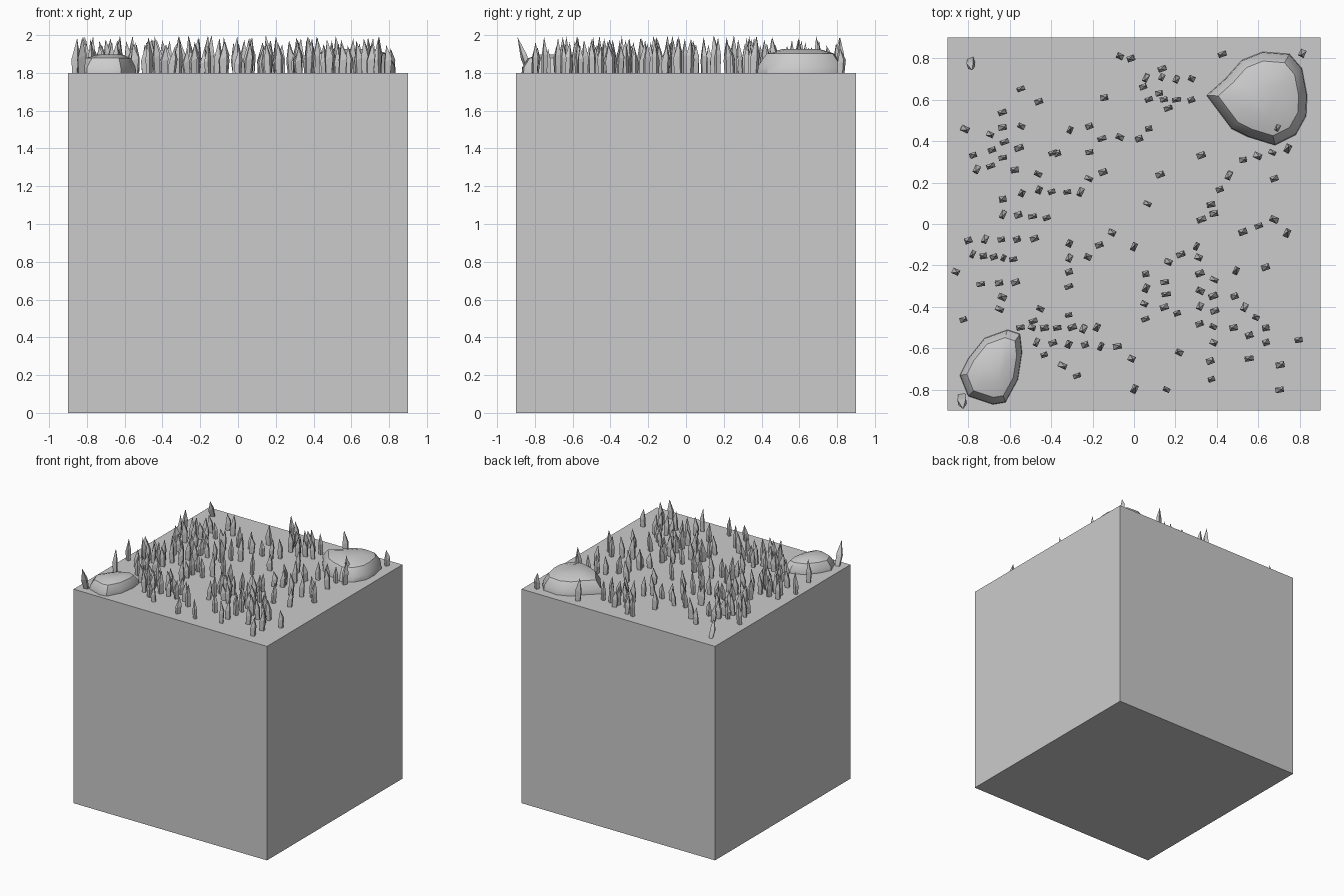
import bpy, bmesh, math, random
from mathutils import Vector, Matrix

random.seed(4)
TOP = 1.8


def make_object(name, bm):
    bmesh.ops.recalc_face_normals(bm, faces=bm.faces)
    mesh = bpy.data.meshes.new(name)
    bm.to_mesh(mesh)
    bm.free()
    ob = bpy.data.objects.new(name, mesh)
    bpy.context.collection.objects.link(ob)
    return ob


# Ground block
bpy.ops.mesh.primitive_cube_add(size=1.8, location=(0, 0, 0.9))
bpy.context.object.name = "ground_block"


# Rocks: ground outline lofted up in shrinking rings
def rock(name, outline, centre, height):
    bm = bmesh.new()
    c = Vector(centre)
    rings = []
    for s, h in ((1, 0), (0.985, 0.3), (0.80, 0.78), (0.42, 0.98)):
        ring = []
        for p in outline:
            q = c + (Vector(p) - c) * s
            ring.append(bm.verts.new((q.x, q.y, TOP + h * height)))
        rings.append(ring)
    n = len(outline)
    for a, b in zip(rings, rings[1:]):
        for i in range(n):
            j = (i + 1) % n
            bm.faces.new((a[i], a[j], b[j], b[i]))
    bm.faces.new(rings[-1])
    bm.faces.new(rings[0][::-1])
    ob = make_object(name, bm)
    bpy.ops.object.select_all(action='DESELECT')
    ob.select_set(True)
    bpy.context.view_layer.objects.active = ob
    bpy.ops.object.shade_smooth_by_angle(angle=math.radians(30))


rock("large_rock", [(0.35, 0.62), (0.47, 0.46), (0.55, 0.42), (0.68, 0.38),
                    (0.78, 0.43), (0.83, 0.52), (0.835, 0.62), (0.81, 0.75),
                    (0.75, 0.82), (0.62, 0.83), (0.52, 0.79), (0.44, 0.70)],
     (0.63, 0.61), 0.13)
rock("small_rock", [(-0.84, -0.73), (-0.80, -0.65), (-0.72, -0.55), (-0.61, -0.51),
                    (-0.55, -0.53), (-0.54, -0.62), (-0.56, -0.75), (-0.62, -0.86),
                    (-0.68, -0.87), (-0.80, -0.83)],
     (-0.67, -0.70), 0.1)

# Grass rows: start x, start y, end x, end y, blade count
ROWS = [
    (-0.63, 0.54, -0.63, 0.32, 4), (-0.54, 0.47, -0.58, 0.26, 3),
    (-0.69, 0.43, -0.69, 0.28, 3), (-0.31, 0.45, -0.46, 0.24, 3),
    (-0.22, 0.47, -0.22, 0.22, 3), (-0.63, 0.12, -0.54, 0.15, 2),
    (-0.63, 0.05, -0.42, 0.03, 4), (-0.46, 0.16, -0.26, 0.15, 4),
    (-0.80, -0.08, -0.48, -0.07, 5), (-0.78, -0.15, -0.58, -0.17, 5),
    (-0.74, -0.29, -0.57, -0.28, 3), (-0.31, -0.09, -0.31, -0.30, 4),
    (-0.22, -0.16, -0.11, -0.04, 3), (-0.55, -0.50, -0.18, -0.50, 7),
    (-0.47, -0.57, -0.08, -0.59, 6), (-0.43, -0.63, -0.27, -0.73, 3),
    (0.06, -0.24, 0.05, -0.46, 4), (0.15, -0.28, 0.15, -0.40, 3),
    (0.16, -0.18, 0.30, -0.11, 3), (0.31, -0.16, 0.32, -0.48, 5),
    (0.39, -0.27, 0.38, -0.57, 5), (0.48, -0.35, 0.64, -0.50, 4),
    (0.48, -0.50, 0.64, -0.57, 3), (0.52, -0.04, 0.68, 0.02, 3),
    (0.32, 0.02, 0.46, 0.24, 4), (0.53, 0.31, 0.74, 0.36, 4),
    (0.06, 0.71, 0.28, 0.70, 4), (0.07, 0.60, 0.28, 0.60, 4),
]
# Single blades outside the rows
STRAYS = [
    (-0.55, 0.65), (-0.46, 0.59), (-0.14, 0.61), (-0.82, 0.46), (-0.78, 0.33),
    (-0.76, 0.26), (-0.16, 0.41), (-0.15, 0.25), (-0.07, 0.42), (0.02, 0.41),
    (0.07, 0.46), (-0.37, 0.34), (-0.86, -0.23), (-0.64, -0.35), (-0.65, -0.41),
    (-0.82, -0.46), (-0.45, -0.41), (-0.49, -0.47), (-0.32, -0.44), (-0.01, -0.65),
    (0.0, -0.11), (0.21, -0.43), (0.37, -0.66), (0.37, -0.75), (0.22, -0.62),
    (0.16, -0.80), (0.0, -0.80), (0.55, -0.65), (0.70, -0.68), (0.70, -0.80),
    (0.79, -0.56), (0.49, -0.23), (0.63, -0.21), (0.74, -0.04), (0.38, 0.05),
    (0.32, 0.33), (0.68, 0.22), (0.06, 0.10), (0.13, 0.24), (-0.07, 0.81),
    (-0.01, 0.80), (0.14, 0.75), (0.12, 0.63), (0.17, 0.56), (0.43, 0.82),
    (0.81, 0.82), (0.69, 0.46), (0.04, 0.66),
]


# One blade: four-sided stalk, slanted shoulder, off-centre point
def blade(bm, x, y, lean=(0, 0)):
    h = random.uniform(0.12, 0.19)
    turn = Matrix.Rotation(math.radians(random.choice((20, 20, 10, 65, -25))), 3, 'Z')
    w, d = random.uniform(0.016, 0.021), random.uniform(0.011, 0.015)
    bend = random.uniform(-0.008, 0.008)
    rings = []
    for z, s, off in ((-0.01, 0.8, 0), (0.45 * h, 1.0, bend)):
        ring = []
        for sx, sy in ((-1, -1), (1, -1), (1, 1), (-1, 1)):
            p = turn @ Vector((sx * w * s + off, sy * d * s, 0))
            k = z / h
            ring.append(bm.verts.new((x + p.x + lean[0] * k, y + p.y + lean[1] * k,
                                      TOP + z + (0.01 * sx if z > 0 else 0))))
        rings.append(ring)
    t = turn @ Vector((bend + random.choice((-1, 1)) * w * 0.5, 0, 0))
    tip = bm.verts.new((x + t.x + lean[0], y + t.y + lean[1], TOP + h))
    bm.faces.new(rings[0][::-1])
    for i in range(4):
        j = (i + 1) % 4
        bm.faces.new((rings[0][i], rings[0][j], rings[1][j], rings[1][i]))
        bm.faces.new((rings[1][i], rings[1][j], tip))


grass = bmesh.new()
for x0, y0, x1, y1, n in ROWS:
    for i in range(n):
        f = i / (n - 1)
        blade(grass, x0 + (x1 - x0) * f, y0 + (y1 - y0) * f)
for x, y in STRAYS:
    blade(grass, x, y)
blade(grass, -0.83, -0.83, (-0.01, -0.065))
blade(grass, -0.785, 0.79, (0, -0.05))

# Stretch so the tallest blade reaches the full height
peak = max(v.co.z for v in grass.verts)
for v in grass.verts:
    v.co.z = TOP + (v.co.z - TOP) * 0.2 / (peak - TOP)
make_object("grass_blades", grass)
